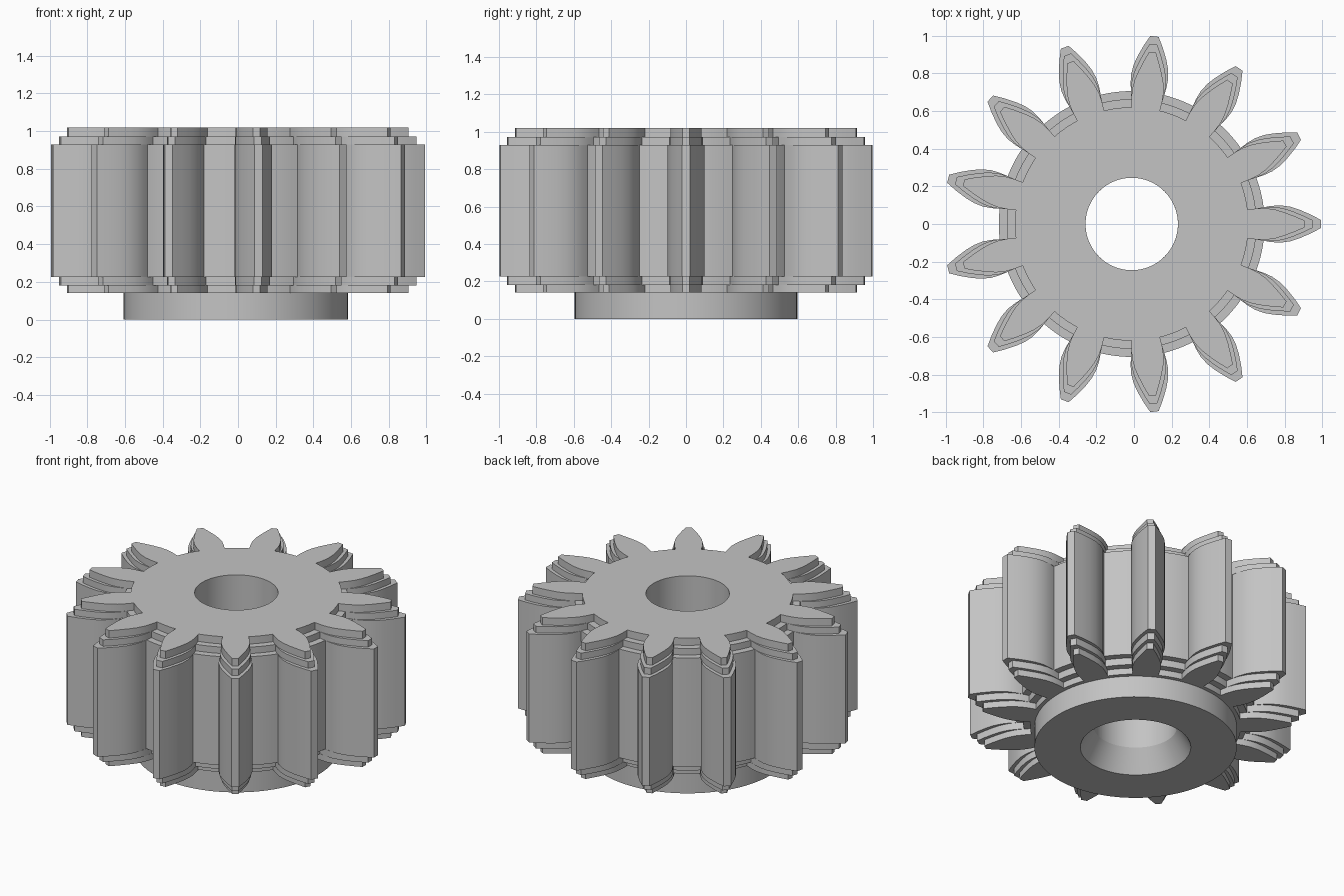
import bpy, bmesh, math

if "Cube" in bpy.data.objects:
    bpy.data.objects.remove(bpy.data.objects["Cube"])

TEETH = 13
CENTRE_X = -0.012
PITCH = 2 * math.pi / TEETH

grey = bpy.data.materials.new("plain grey")
grey.use_nodes = True
colour = (0.55, 0.55, 0.55, 1)
grey.diffuse_color = colour
grey.node_tree.nodes["Principled BSDF"].inputs["Base Color"].default_value = colour

# Half tooth flanks from root to tip: (distance along tooth, half width)
FULL = [(0.70, 0.086), (0.74, 0.096), (0.79, 0.099), (0.84, 0.092),
        (0.89, 0.076), (0.95, 0.05), (1.003, 0.022)]
SMALL = [(0.615, 0.074), (0.66, 0.082), (0.71, 0.084), (0.76, 0.077),
         (0.81, 0.062), (0.87, 0.039), (0.918, 0.018)]
MID = [((a + c) / 2, (b + d) / 2) for (a, b), (c, d) in zip(FULL, SMALL)]


def gear_ring(flank):
    """Outline of the toothed wheel, with the valleys rounded to the root circle."""
    right = [(r, -w) for r, w in flank]
    left = [(r, w) for r, w in reversed(flank)]
    root = math.hypot(*flank[0])
    edge = math.atan2(flank[0][1], flank[0][0])
    steps = 6
    valley = []
    for i in range(1, steps):
        a = edge + (PITCH - 2 * edge) * i / steps
        valley.append((root * math.cos(a), root * math.sin(a)))
    points = []
    for t in range(TEETH):
        c, s = math.cos(t * PITCH), math.sin(t * PITCH)
        points += [(x * c - y * s, x * s + y * c) for x, y in right + left + valley]
    return points


def circle_like(ring, radius):
    """Circle whose points line up with those of another ring."""
    return [(radius * x / math.hypot(x, y), radius * y / math.hypot(x, y)) for x, y in ring]


def circle(radius, count=96):
    return [(radius * math.cos(2 * math.pi * i / count),
             radius * math.sin(2 * math.pi * i / count)) for i in range(count)]


def ring_solid(name, rings):
    """Join a closed chain of (outline, height) rings into a solid with a hole."""
    bm = bmesh.new()
    loops = [[bm.verts.new((x + CENTRE_X, y, z)) for x, y in pts] for pts, z in rings]
    n = len(loops[0])
    for k, low in enumerate(loops):
        high = loops[(k + 1) % len(loops)]
        for i in range(n):
            j = (i + 1) % n
            bm.faces.new((low[i], low[j], high[j], high[i]))
    mesh = bpy.data.meshes.new(name)
    bm.to_mesh(mesh)
    bm.free()
    obj = bpy.data.objects.new(name, mesh)
    bpy.context.collection.objects.link(obj)
    mesh.materials.append(grey)
    bpy.ops.object.select_all(action='DESELECT')
    obj.select_set(True)
    bpy.context.view_layer.objects.active = obj
    bpy.ops.object.shade_smooth_by_angle(angle=math.radians(30))
    return obj


# Toothed wheel with two stepped reliefs at each end and a straight bore
levels = [0.14, 0.18, 0.225, 0.93, 0.972, 1.02]
tiers = [SMALL, MID, FULL, MID, SMALL]
rings = []
for tier, bottom, top in zip(tiers, levels, levels[1:]):
    outline = gear_ring(tier)
    rings += [(outline, bottom), (outline, top)]
bore = circle_like(gear_ring(SMALL), 0.245)
rings += [(bore, levels[-1]), (bore, levels[0])]
ring_solid("toothed_wheel", rings)

# Collar underneath with a countersunk bore
ring_solid("base_collar", [(circle(0.325), 0), (circle(0.595), 0),
                           (circle(0.595), 0.14), (circle(0.245), 0.14)])
